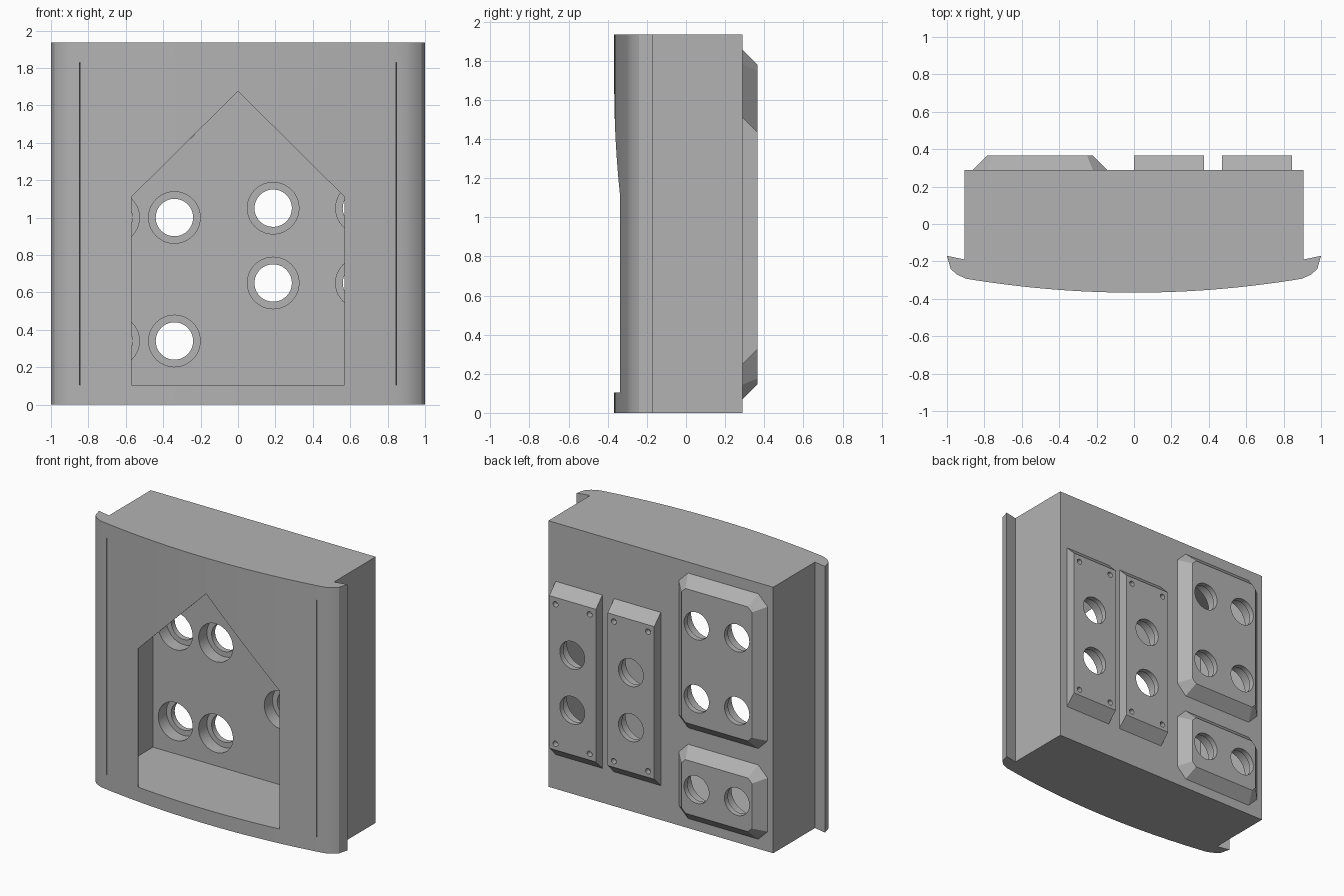
import bpy, bmesh, math
from mathutils import Vector

cube = bpy.data.objects.get("Cube")
if cube:
    bpy.data.objects.remove(cube, do_unlink=True)

grey = bpy.data.materials.new("plain grey")
grey.use_nodes = True
grey.diffuse_color = (0.45, 0.45, 0.45, 1)
grey.node_tree.nodes["Principled BSDF"].inputs["Base Color"].default_value = (0.45, 0.45, 0.45, 1)


def loft(name, lower, upper):
    """Closed solid between two matching rings of points."""
    bm = bmesh.new()
    a = [bm.verts.new(p) for p in lower]
    b = [bm.verts.new(p) for p in upper]
    bm.faces.new(a)
    bm.faces.new(b)
    for i in range(len(a)):
        j = (i + 1) % len(a)
        bm.faces.new((a[i], a[j], b[j], b[i]))
    bmesh.ops.recalc_face_normals(bm, faces=bm.faces)
    mesh = bpy.data.meshes.new(name)
    bm.to_mesh(mesh)
    bm.free()
    mesh.materials.append(grey)
    obj = bpy.data.objects.new(name, mesh)
    bpy.context.collection.objects.link(obj)
    return obj


def upright(name, plan, z0, z1):
    return loft(name, [(x, y, z0) for x, y in plan], [(x, y, z1) for x, y in plan])


def along_y(name, outline, y0, y1):
    return loft(name, [(x, y0, z) for x, z in outline], [(x, y1, z) for x, z in outline])


def box_outline(x0, x1, z0, z1):
    return [(x0, z0), (x1, z0), (x1, z1), (x0, z1)]


def bore(x, z, radius, y0, y1, sides=40):
    ring = [(x + radius * math.cos(math.tau * i / sides),
             z + radius * math.sin(math.tau * i / sides)) for i in range(sides)]
    return along_y("bore_cutter", ring, y0, y1)


def cut(obj, cutters):
    for cutter in cutters:
        mod = obj.modifiers.new("cut", "BOOLEAN")
        mod.operation = "DIFFERENCE"
        mod.solver = "EXACT"
        mod.object = cutter
    bpy.context.view_layer.update()
    result = obj.evaluated_get(bpy.context.evaluated_depsgraph_get())
    mesh = bpy.data.meshes.new_from_object(result)
    obj.modifiers.clear()
    obj.data = mesh
    for cutter in cutters:
        bpy.data.objects.remove(cutter, do_unlink=True)


def front_curve(x):
    return -0.367 + 0.0925 * x * x


BACK, PAD, INNER, STEP = 0.29, 0.365, 0.23, 0.325

# Hollow case with bowed front and side flanges
half = [(0.95, -0.268), (0.98, -0.24), (1.0, -0.17), (0.905, -0.19), (0.905, BACK)]
arc = [(x, front_curve(x)) for x in [-0.9 + 0.06 * i for i in range(31)]]
plan = arc + half + [(-x, y) for x, y in reversed(half)]
case = upright("case", plan, 0, 1.935)

# Cavity behind a thin front panel
inner_arc = [(x, front_curve(x) + 0.008) for x in [-0.845 + 0.0845 * i for i in range(21)]]
cavity = upright("cavity_cutter", inner_arc + [(0.845, INNER), (-0.845, INNER)], 0.105, 1.83)

# House-shaped window and narrow slits in the panel
house = [(-0.57, 0.105), (0.57, 0.105), (0.57, 1.11), (0, 1.675), (-0.57, 1.11)]
cutters = [cavity, along_y("window_cutter", house, -0.5, 0.1)]
for side in (-1, 1):
    cutters.append(along_y("slit_cutter", box_outline(side * 0.845 - 0.003, side * 0.845 + 0.003,
                                                      0.105, 1.83), -0.5, -0.2))

# Hole positions, grouped by mounting pad
inner_x, outer_x = 0.188, 0.66
groups = {
    "inner_narrow_pad": [(inner_x, z) for z in (0.65, 1.05)],
    "outer_narrow_pad": [(outer_x, z) for z in (0.65, 1.05)],
    "upper_wide_pad": [(x, z) for x in (-0.34, -0.665) for z in (1.0, 1.53)],
    "lower_wide_pad": [(x, 0.34) for x in (-0.34, -0.665)],
}
for holes in groups.values():
    cutters += [bore(x, z, 0.138, 0.15, 0.4) for x, z in holes]
cut(case, cutters)


def finish_pad(pad, extra=()):
    holes = groups[pad.name]
    cut(pad, [bore(x, z, 0.138, 0.2, STEP) for x, z in holes]
        + [bore(x, z, 0.1, 0.2, 0.45) for x, z in holes] + list(extra))


# Narrow pads: sloped ends and four screw holes each
for name, x0, x1 in (("inner_narrow_pad", 0.0, 0.375), ("outer_narrow_pad", 0.47, 0.845)):
    base = box_outline(x0, x1, 0.25, 1.51)
    face = box_outline(x0, x1, 0.325, 1.435)
    pad = loft(name, [(x, BACK, z) for x, z in base], [(x, PAD, z) for x, z in face])
    finish_pad(pad, [bore(x, z, 0.02, STEP, 0.45, 16)
                     for x in (x0 + 0.05, x1 - 0.05) for z in (0.37, 1.385)])


def octagon(x0, x1, z0, z1, c):
    return [(x0 + c, z0), (x1 - c, z0), (x1, z0 + c), (x1, z1 - c),
            (x1 - c, z1), (x0 + c, z1), (x0, z1 - c), (x0, z0 + c)]


# Wide pads: clipped corners and bevels all round
for name, z0, z1 in (("upper_wide_pad", 0.73, 1.855), ("lower_wide_pad", 0.07, 0.61)):
    b = 0.075
    base = octagon(-0.86, -0.145, z0, z1, 0.075)
    face = octagon(-0.86 + b, -0.145 - b, z0 + b, z1 - b, 0.031)
    pad = loft(name, [(x, BACK, z) for x, z in base], [(x, PAD, z) for x, z in face])
    finish_pad(pad)

# Smooth the bowed front and the bores, keeping edges sharp
bpy.ops.object.select_all(action="DESELECT")
for obj in [case] + [bpy.data.objects[n] for n in groups]:
    obj.select_set(True)
    bpy.context.view_layer.objects.active = obj
bpy.ops.object.shade_smooth_by_angle(angle=math.radians(20))
